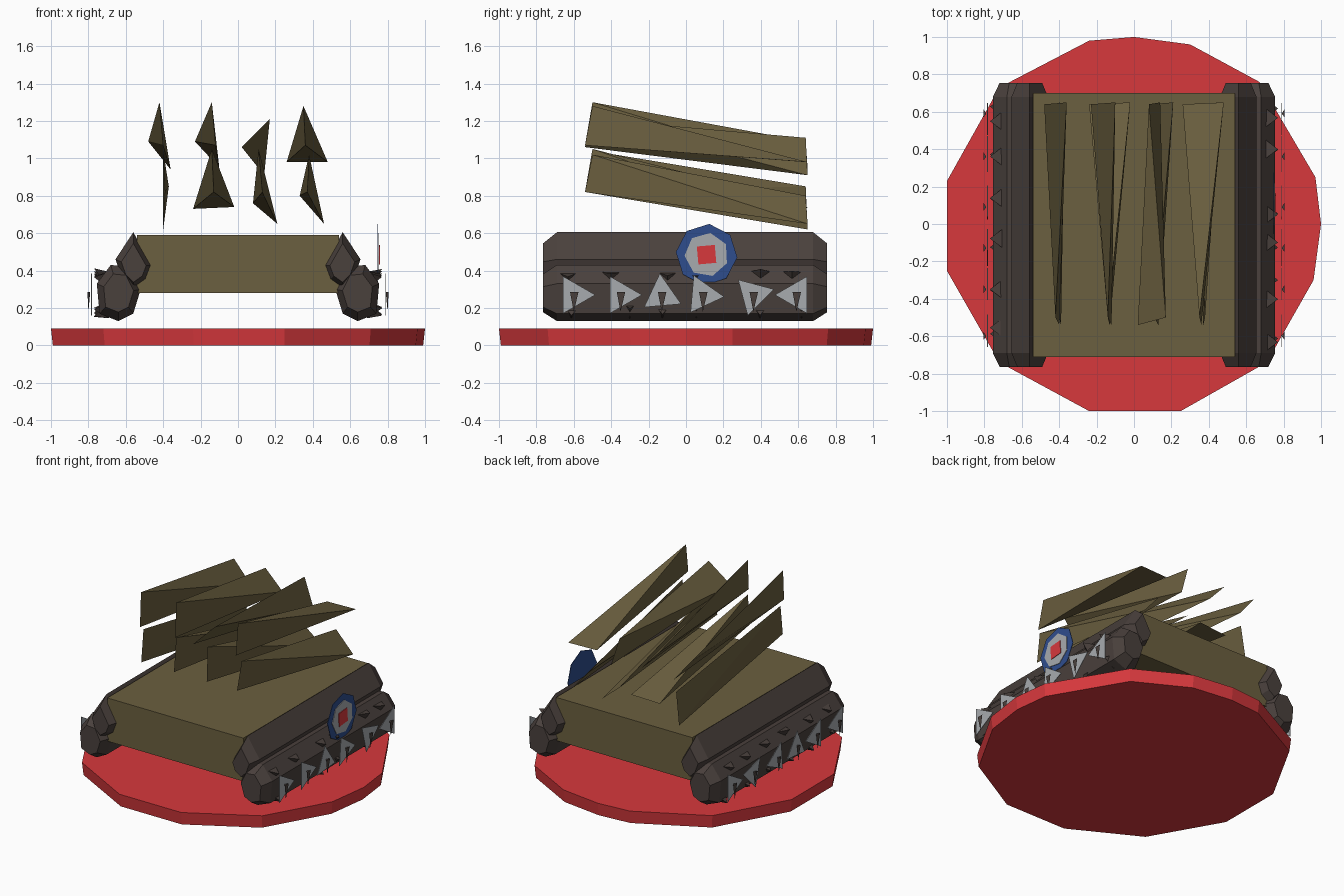
import bpy
import bmesh
import random
from math import cos, sin, radians, tau
from mathutils import Vector

random.seed(4)
cube = bpy.data.objects.get("Cube")
if cube:
    bpy.data.objects.remove(cube)


def material(name, *rgb):
    mat = bpy.data.materials.new(name)
    mat.use_nodes = True
    mat.diffuse_color = (*rgb, 1)
    mat.node_tree.nodes["Principled BSDF"].inputs["Base Color"].default_value = (*rgb, 1)
    return mat


red = material("red", 0.68, 0.04, 0.046)
olive = material("olive", 0.147, 0.115, 0.05)
bark = material("dark bark", 0.068, 0.052, 0.046)
steel = material("pale grey", 0.39, 0.41, 0.43)
blue = material("blue", 0.028, 0.075, 0.27)


def hull(name, points, mat):
    """Convex flat-faced solid wrapped around the given points."""
    bm = bmesh.new()
    for p in points:
        bm.verts.new(p)
    bmesh.ops.convex_hull(bm, input=bm.verts)
    bmesh.ops.dissolve_limit(bm, angle_limit=radians(1), verts=bm.verts, edges=bm.edges)
    bmesh.ops.recalc_face_normals(bm, faces=bm.faces)
    mesh = bpy.data.meshes.new(name)
    bm.to_mesh(mesh)
    bm.free()
    mesh.materials.append(mat)
    obj = bpy.data.objects.new(name, mesh)
    bpy.context.collection.objects.link(obj)
    return obj


def side_plate(name, x, y, z, radius, sides, turn, mat, thick=0.004):
    """Thin polygon facing sideways."""
    points = []
    for i in range(sides):
        a = radians(turn) + tau * i / sides
        for dx in (0, thick):
            points.append((x + dx, y + radius * cos(a), z + radius * sin(a)))
    return hull(name, points, mat)


# Round base, slightly irregular
outline = [(1, 0), (0.97, 0.25), (0.67, 0.76), (0.3, 0.96), (0, 1), (-0.24, 0.98),
           (-0.72, 0.73), (-1, 0.23), (-1, -0.25), (-0.72, -0.74), (-0.24, -1),
           (0.25, -1), (0.71, -0.74), (0.96, -0.3)]
hull("base_disc", [(x * s, y * s, z) for x, y in outline
                   for s, z in ((0.99, 0), (1, 0.09))], red)

# Thick slab between the logs
hull("slab", [(x, y, z) for x in (-0.54, 0.54) for y in (-0.71, 0.7)
              for z in (0.28, 0.59)], olive)

# Logs with tapered ends, two on each side
upper = [(0.56, 0.605), (0.655, 0.46), (0.62, 0.36), (0.56, 0.3), (0.49, 0.35), (0.46, 0.43)]
lower = [(0.52, 0.3), (0.56, 0.17), (0.64, 0.13), (0.74, 0.17), (0.755, 0.33),
         (0.68, 0.43), (0.58, 0.42)]


def log(name, section, side):
    middle = sum((Vector(p) for p in section), Vector((0, 0))) / len(section)
    points = []
    for y, scale in ((-0.765, 0.68), (-0.69, 1), (0.68, 1), (0.755, 0.68)):
        for p in section:
            q = middle + (Vector(p) - middle) * scale
            points.append((side * q.x, y, q.y))
    hull(name, points, bark)


# Side details: triangular teeth, each with a nail and splinters
teeth = [(-0.6, 0), (-0.35, 0), (-0.13, 95), (0.09, -5), (0.36, 15), (0.59, 180)]

for side, word in ((1, "left"), (-1, "right")):
    log(word + "_upper_log", upper, side)
    log(word + "_lower_log", lower, side)
    for n, (y, turn) in enumerate(teeth):
        tag = f"{word}_{n}"
        side_plate("tooth_" + tag, side * 0.785, y, 0.27, 0.115, 3, turn, steel)
        hull("nail_" + tag, [(side * 0.805, y - 0.02, 0.285), (side * 0.805, y + 0.025, 0.285),
                             (side * 0.79, y, 0.285), (side * 0.8, y, 0.18)], bark)
        for k, z in enumerate((0.39, 0.18)):
            dy = random.uniform(-0.06, 0.06)
            tip = (side * 0.77, y + dy, z + random.uniform(-0.03, 0.03))
            root = [(side * 0.69, y + dy + 0.07 * cos(a), 0.28 + (z - 0.28) * 0.75 + 0.06 * sin(a))
                    for a in (0.5, 2.6, 4.7)]
            hull(f"splinter_{tag}_{k}", [tip] + root, bark)

# Round target on the left side
side_plate("target_rim", 0.745, 0.11, 0.485, 0.165, 8, 40, blue)
side_plate("target_ring", 0.75, 0.11, 0.485, 0.118, 7, 80, steel)
side_plate("target_centre", 0.755, 0.11, 0.485, 0.068, 4, 50, red)

# Floating twisted shards: (x, z) of two front corners, then two back corners
shards = [
    ((-0.42, 1.3), (-0.4, 1.07), (-0.48, 1.09), (-0.36, 0.94)),
    ((-0.14, 1.3), (-0.12, 1.07), (-0.23, 1.09), (-0.1, 0.95)),
    ((0.17, 1.21), (0.02, 1.06), (0.08, 1.11), (0.14, 0.91)),
    ((0.35, 1.28), (0.36, 1.07), (0.26, 0.98), (0.48, 0.98)),
    ((-0.4, 1.04), (-0.39, 0.82), (-0.37, 0.85), (-0.4, 0.62)),
    ((-0.14, 1.05), (-0.13, 0.82), (-0.24, 0.73), (-0.02, 0.74)),
    ((0.11, 1.05), (0.13, 0.82), (0.08, 0.76), (0.21, 0.65)),
    ((0.38, 1.02), (0.37, 0.82), (0.33, 0.8), (0.46, 0.65)),
]
depths = (-0.5, -0.54, 0.64, 0.65)
for n, corners in enumerate(shards):
    hull(f"shard_{n}", [(x, y, z) for (x, z), y in zip(corners, depths)], olive)
